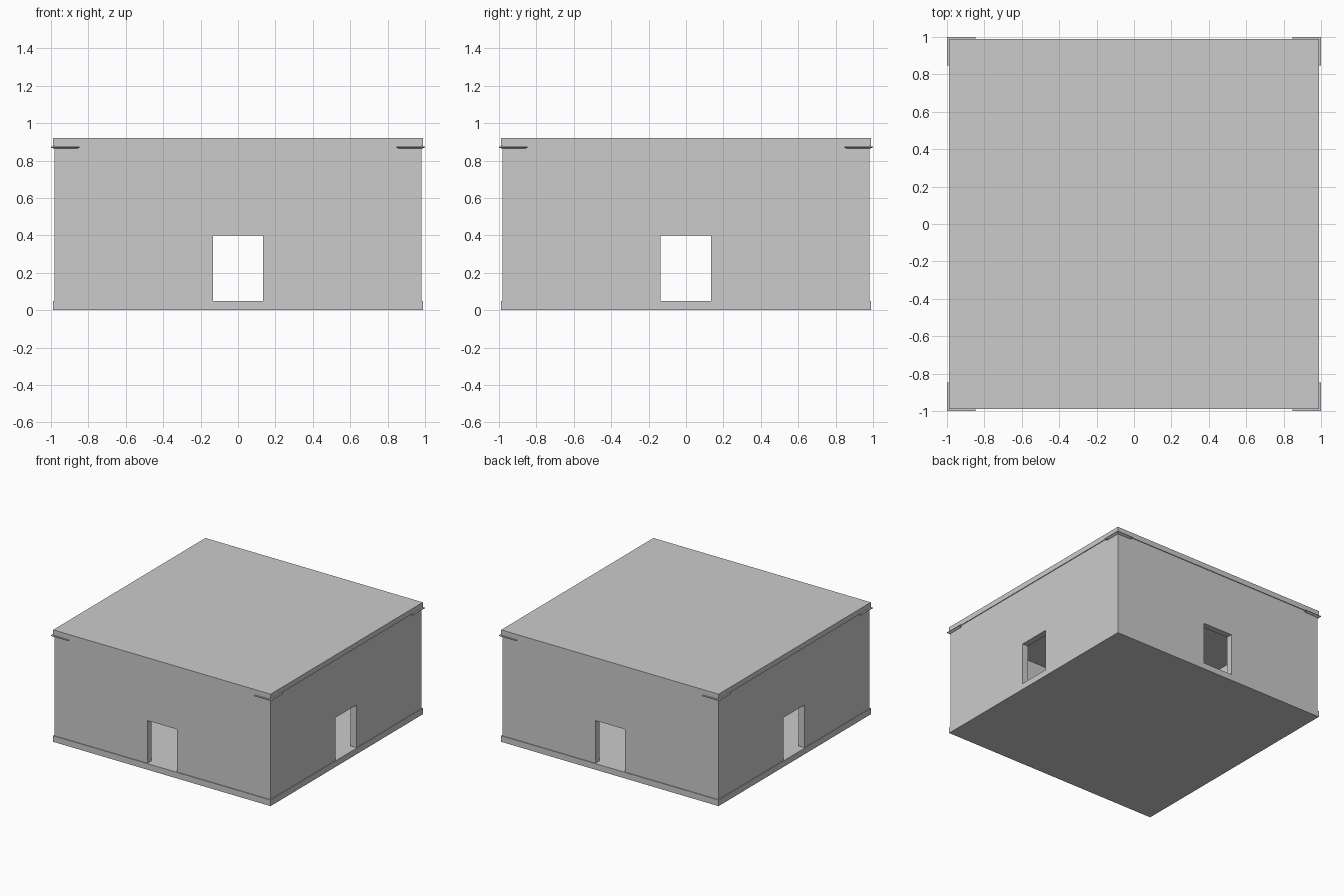
import bpy, bmesh
from mathutils import Matrix
from math import pi

if "Cube" in bpy.data.objects:
    bpy.data.objects.remove(bpy.data.objects["Cube"])


def finish(name, bm):
    bmesh.ops.remove_doubles(bm, verts=bm.verts, dist=1e-5)
    bmesh.ops.recalc_face_normals(bm, faces=bm.faces)
    mesh = bpy.data.meshes.new(name)
    bm.to_mesh(mesh)
    bm.free()
    ob = bpy.data.objects.new(name, mesh)
    bpy.context.collection.objects.link(ob)
    return ob


def slab(name, half, z0, z1):
    bm = bmesh.new()
    size = Matrix.Diagonal((2 * half, 2 * half, z1 - z0, 1))
    bmesh.ops.create_cube(bm, size=1, matrix=Matrix.Translation((0, 0, (z0 + z1) / 2)) @ size)
    return finish(name, bm)


FLOOR, CEIL, ROOF = 0.05, 0.877, 0.92
OUTER, INNER = 0.982, 0.93
DOOR_W, DOOR_H = 0.135, 0.40

# floor and roof slabs overhang the walls slightly
slab("floor_slab", 0.988, 0, FLOOR)
slab("roof_slab", 0.988, CEIL, ROOF)

# four mitred walls, each with a doorway
bm = bmesh.new()
for turn in range(4):
    rot = Matrix.Rotation(turn * pi / 2, 4, 'Z')
    loops = []
    for h in (OUTER, INNER):
        profile = [(-h, FLOOR), (-DOOR_W, FLOOR), (-DOOR_W, DOOR_H), (DOOR_W, DOOR_H),
                   (DOOR_W, FLOOR), (h, FLOOR), (h, CEIL), (-h, CEIL)]
        loops.append([bm.verts.new(rot @ Matrix.Translation((x, -h, z)).translation)
                      for x, z in profile])
        bm.faces.new(loops[-1])
    a, b = loops
    # jambs, lintel, and the wall's top and bottom edges
    for i in (0, 1, 2, 3, 4, 6):
        j = (i + 1) % 8
        bm.faces.new((a[i], a[j], b[j], b[i]))
finish("walls", bm)

# L-shaped corner brackets under the roof edge, tapering downwards
for label, sx, sy in (("front_left", -1, -1), ("front_right", 1, -1),
                      ("back_left", -1, 1), ("back_right", 1, 1)):
    bm = bmesh.new()
    rings = []
    for z, out, end in ((0.863, 0.986, 0.865), (0.871, 1.0, 0.847), (0.876, 1.0, 0.847)):
        inn = 0.975
        outline = [(out, out), (end, out), (end, inn), (inn, inn), (inn, end), (out, end)]
        rings.append([bm.verts.new((sx * x, sy * y, z)) for x, y in outline])
    bm.faces.new(rings[0])
    bm.faces.new(rings[-1])
    for low, high in zip(rings, rings[1:]):
        for i in range(6):
            j = (i + 1) % 6
            bm.faces.new((low[i], low[j], high[j], high[i]))
    finish("corner_bracket_" + label, bm)
